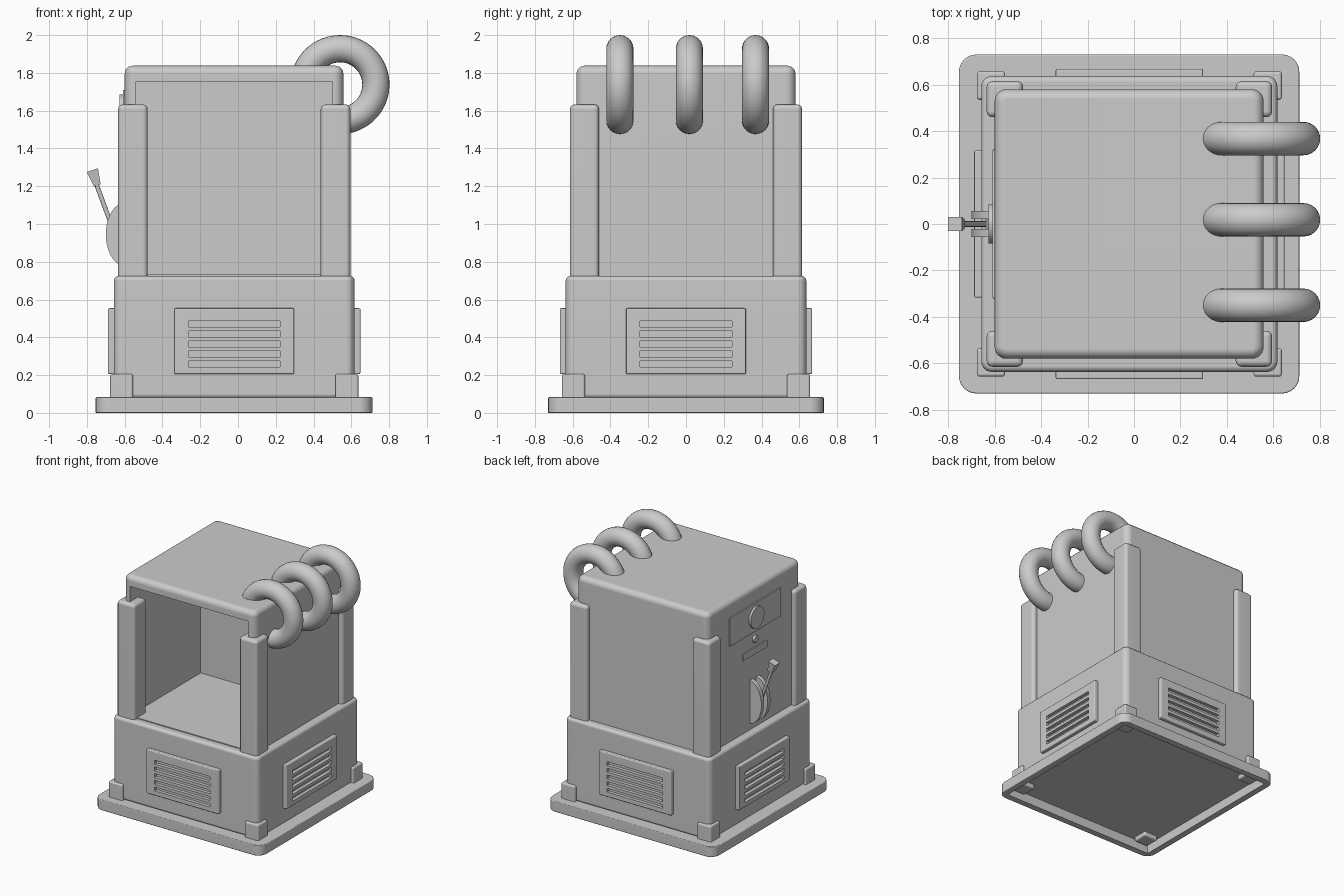
import bpy, bmesh, math
from mathutils import Matrix, Vector

if "Cube" in bpy.data.objects:
    bpy.data.objects.remove(bpy.data.objects["Cube"], do_unlink=True)

GREY = bpy.data.materials.new("plain_grey")
GREY.use_nodes = True
GREY.diffuse_color = (0.6, 0.6, 0.6, 1)
GREY.node_tree.nodes["Principled BSDF"].inputs["Base Color"].default_value = (0.6, 0.6, 0.6, 1)


def activate(obj):
    bpy.ops.object.select_all(action='DESELECT')
    obj.select_set(True)
    bpy.context.view_layer.objects.active = obj


def finish(name, bm):
    """Turn a bmesh into a smooth-by-angle object."""
    bmesh.ops.recalc_face_normals(bm, faces=bm.faces)
    mesh = bpy.data.meshes.new(name)
    bm.to_mesh(mesh)
    bm.free()
    mesh.materials.append(GREY)
    obj = bpy.data.objects.new(name, mesh)
    bpy.context.collection.objects.link(obj)
    activate(obj)
    bpy.ops.object.shade_smooth_by_angle(angle=math.radians(40))
    return obj


def flatten(obj):
    """Keep the broad faces flat beside rounded edges."""
    mod = obj.modifiers.new("flat_faces", 'WEIGHTED_NORMAL')
    mod.keep_sharp = True


def add_box(bm, x, y, z):
    size = [b - a for a, b in (x, y, z)]
    mid = [(a + b) / 2 for a, b in (x, y, z)]
    mat = Matrix.Translation(mid) @ Matrix.Diagonal((*size, 1))
    bmesh.ops.create_cube(bm, size=1, matrix=mat)


def box(name, x, y, z, bevel, upright_bevel=0.0, cuts=()):
    """Rounded box, with optional smaller boxes cut out of it."""
    bm = bmesh.new()
    add_box(bm, x, y, z)
    if upright_bevel:
        edges = [e for e in bm.edges if abs(e.verts[0].co.z - e.verts[1].co.z) > 0.01]
        bmesh.ops.bevel(bm, geom=edges, offset=upright_bevel, segments=6,
                        profile=0.5, affect='EDGES')
    edges = [e for e in bm.edges if e.calc_face_angle(0) > 1]
    bmesh.ops.bevel(bm, geom=edges, offset=bevel, segments=3,
                    profile=0.5, affect='EDGES')
    obj = finish(name, bm)
    if cuts:
        cut(obj, cuts)
    flatten(obj)
    return obj


def cut(obj, boxes):
    """Subtract a set of boxes from an object."""
    bm = bmesh.new()
    for b in boxes:
        add_box(bm, *b)
    cutter = finish("cutter", bm)
    cutter.hide_render = True
    mod = obj.modifiers.new("cut", 'BOOLEAN')
    mod.operation, mod.solver, mod.object = 'DIFFERENCE', 'EXACT', cutter
    activate(obj)
    bpy.ops.object.modifier_apply(modifier=mod.name)
    bpy.data.objects.remove(cutter, do_unlink=True)
    bpy.ops.object.shade_smooth_by_angle(angle=math.radians(40))


def cylinder(name, radius, start, end, sides=32, radius_end=None, turn=0.0):
    start, end = Vector(start), Vector(end)
    axis = end - start
    mat = (Matrix.Translation((start + end) / 2)
           @ axis.to_track_quat('Z', 'Y').to_matrix().to_4x4()
           @ Matrix.Rotation(turn, 4, 'Z'))
    bm = bmesh.new()
    bmesh.ops.create_cone(bm, cap_ends=True, segments=sides, radius1=radius,
                          radius2=radius if radius_end is None else radius_end,
                          depth=axis.length, matrix=mat)
    return finish(name, bm)


CX = -0.02   # middle of the cabinet in x

# Foot plate, hollow underneath
box("foot_plate", (-0.754, 0.712), (-0.73, 0.73), (0, 0.083), 0.006, 0.075,
    [((-0.7, 0.658), (-0.676, 0.676), (-0.1, 0.074))])

# Lower body
box("lower_body", (CX - 0.6375, CX + 0.6375), (-0.637, 0.637), (0.076, 0.725), 0.025, 0.045)

# Corner blocks and corner posts
for sx, side in ((-1, "right"), (1, "left")):
    for sy, end in ((-1, "front"), (1, "back")):
        box(f"{end}_{side}_corner_block",
            sorted((CX + sx * 0.535, CX + sx * 0.657)),
            sorted((sy * 0.535, sy * 0.657)), (0.04, 0.206), 0.012)
        box(f"{end}_{side}_post",
            sorted((CX + sx * 0.458, CX + sx * 0.615)),
            sorted((sy * 0.46, sy * 0.615)), (0.69, 1.633), 0.025)

# Louvred vents on all four sides
slots = [((-0.243, 0.243), (-0.8, -0.642), (z - 0.015, z + 0.015))
         for z in (0.259 + 0.053 * k for k in range(5))]
for i, side in enumerate(("front", "left", "back", "right")):
    vent = box(f"{side}_vent", (-0.317, 0.317), (-0.668, -0.62), (0.206, 0.554), 0.007, cuts=slots)
    vent.matrix_world = Matrix.Translation((CX, 0, 0)) @ Matrix.Rotation(i * math.pi / 2, 4, 'Z')

# Upper cabinet with an open front
box("cabinet", (-0.6, 0.558), (-0.58, 0.58), (0.6, 1.838), 0.042, 0.05,
    [((-0.54, 0.5), (-1, 0.305), (0.732, 1.755))])

# Three pipe loops running from the roof into the side wall
for k, y in enumerate((-0.35, 0.018, 0.368)):
    bm = bmesh.new()
    rings = []
    for s in range(41):
        a = math.radians(170 - 264 * s / 40)
        ring = []
        for t in range(24):
            b = 2 * math.pi * t / 24
            r = 0.19 + 0.072 * math.cos(b)
            ring.append(bm.verts.new((0.54 + r * math.cos(a), y + 0.072 * math.sin(b),
                                      1.738 + r * math.sin(a))))
        rings.append(ring)
    for r0, r1 in zip(rings, rings[1:]):
        for t in range(24):
            u = (t + 1) % 24
            bm.faces.new((r0[t], r0[u], r1[u], r1[t]))
    bm.faces.new(rings[0])
    bm.faces.new(rings[-1])
    finish(f"pipe_loop_{k + 1}", bm)

# Control panel, buttons and slot plate on the lever side
box("control_panel", (-0.61, -0.59), (-0.32, 0.32), (1.485, 1.71), 0.003)
cylinder("large_button", 0.085, (-0.59, 0, 1.6), (-0.627, 0, 1.6))
cylinder("small_button", 0.028, (-0.59, 0, 1.425), (-0.62, 0, 1.425), 20)
box("slot_plate", (-0.61, -0.59), (-0.15, 0.15), (1.305, 1.36), 0.003)


def half_disc(name, y0, y1, reach, height):
    """Rounded lever guide standing out of the side wall."""
    bm = bmesh.new()
    arc = [math.pi * k / 20 - math.pi / 2 for k in range(21)]
    face = bm.faces.new([bm.verts.new((-0.59 - reach * math.cos(a), y0,
                                       0.945 + height * math.sin(a))) for a in arc])
    ext = bmesh.ops.extrude_face_region(bm, geom=[face])
    verts = [v for v in ext["geom"] if isinstance(v, bmesh.types.BMVert)]
    bmesh.ops.translate(bm, verts=verts, vec=(0, y1 - y0, 0))
    finish(name, bm)


# Lever with its guides
half_disc("lever_guide_back", 0.022, 0.056, 0.11, 0.172)
half_disc("lever_guide_front", -0.056, -0.022, 0.11, 0.172)
half_disc("lever_guide_core", -0.022, 0.022, 0.05, 0.14)
cylinder("lever_rod", 0.012, (-0.628, 0, 0.88), (-0.757, 0, 1.23), 12)
cylinder("lever_handle", 0.026, (-0.745, 0, 1.205), (-0.771, 0, 1.285), 4, 0.044, math.pi / 4)
